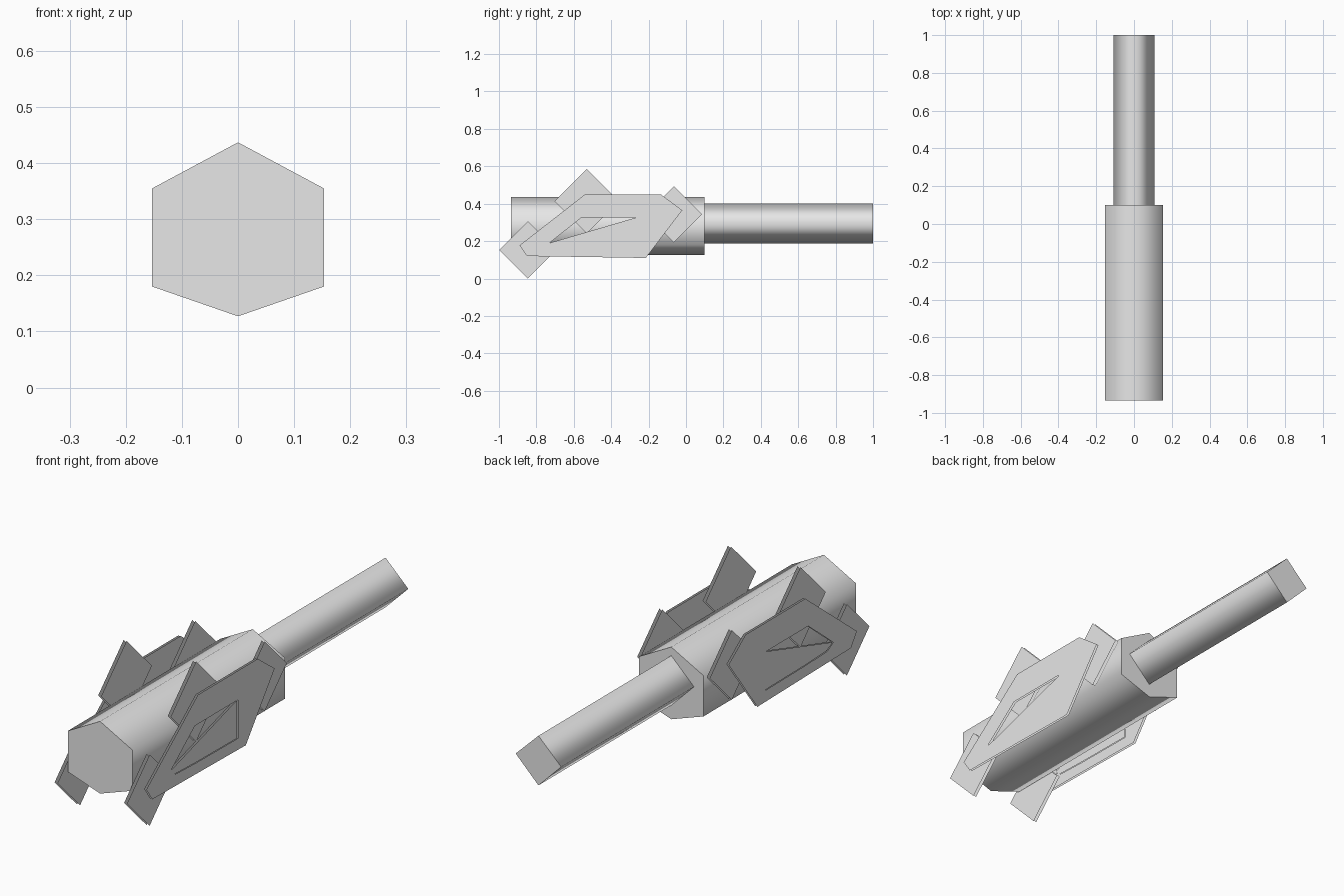
import bpy, bmesh, math

if "Cube" in bpy.data.objects:
    bpy.data.objects.remove(bpy.data.objects["Cube"])

grey = bpy.data.materials.new("plain_grey")
grey.diffuse_color = (0.8, 0.8, 0.8, 1)
grey.use_nodes = True
grey.node_tree.nodes["Principled BSDF"].inputs["Base Color"].default_value = grey.diffuse_color


def finish(name, bm):
    me = bpy.data.meshes.new(name)
    bm.to_mesh(me)
    bm.free()
    me.materials.append(grey)
    ob = bpy.data.objects.new(name, me)
    bpy.context.collection.objects.link(ob)
    return ob


def prism(name, section, y0, y1):
    """Extrude an x-z section along y, with smooth sides and flat caps."""
    bm = bmesh.new()
    rings = [[bm.verts.new((x, y, z)) for x, z in section] for y in (y0, y1)]
    bm.faces.new(rings[0])
    bm.faces.new(rings[1][::-1])
    n = len(section)
    for i in range(n):
        j = (i + 1) % n
        bm.faces.new((rings[0][i], rings[1][i], rings[1][j], rings[0][j])).smooth = True
    for e in bm.edges:
        e.smooth = abs(e.verts[0].co.y - e.verts[1].co.y) > 0.01
    bmesh.ops.recalc_face_normals(bm, faces=bm.faces)
    finish(name, bm)


def sheet(name, loops, x, facing):
    """Flat y-z sheet at x; the second loop, if any, is a hole."""
    bm = bmesh.new()
    edges = []
    for loop in loops:
        vs = [bm.verts.new((x, y, z)) for y, z in loop]
        edges += [bm.edges.new((vs[i - 1], vs[i])) for i in range(len(vs))]
    bmesh.ops.triangle_fill(bm, edges=edges, use_beauty=True, use_dissolve=False)
    bm.normal_update()
    for f in bm.faces:
        if f.normal.x * facing < 0:
            f.normal_flip()
    finish(name, bm)


def diamond(y, z, r):
    return [(y - r, z), (y, z + r), (y + r, z), (y, z - r)]


# Hexagonal body and square handle
prism("body", [(0, .437), (.153, .355), (.153, .18), (0, .127), (-.153, .18), (-.153, .355)], -.935, .10)
prism("handle", [(0, .40), (.108, .295), (0, .187), (-.108, .295)], .10, 1.0)

# Side plate outline, opening, and the partial infill of the opening
outline = [(-.89, .177), (-.54, .45), (-.135, .45), (-.02, .365), (-.215, .11), (-.525, .115), (-.85, .12)]
opening = [(-.73, .19), (-.56, .325), (-.27, .325), (-.27, .16), (-.55, .163), (-.69, .168)]
infill = [(-.73, .19), (-.27, .325), (-.27, .16), (-.55, .163), (-.69, .168)]
fins = {"front_fin": diamond(-.845, .153, .153),
        "middle_fin": diamond(-.53, .413, .172),
        "rear_fin": diamond(-.065, .343, .15)}

for s, side in ((1, "right"), (-1, "left")):
    # Each fin and plate is an inner and an outer skin
    for layer, out, x_fin, x_plate in (("outer", 1, .172, .188), ("inner", -1, .158, .178)):
        for name, loop in fins.items():
            sheet(f"{side}_{name}_{layer}", [loop], s * x_fin, s * out)
        sheet(f"{side}_plate_{layer}", [outline, opening], s * x_plate, s * out)
        sheet(f"{side}_infill_{layer}", [infill], s * (x_plate - .003), s * out)
